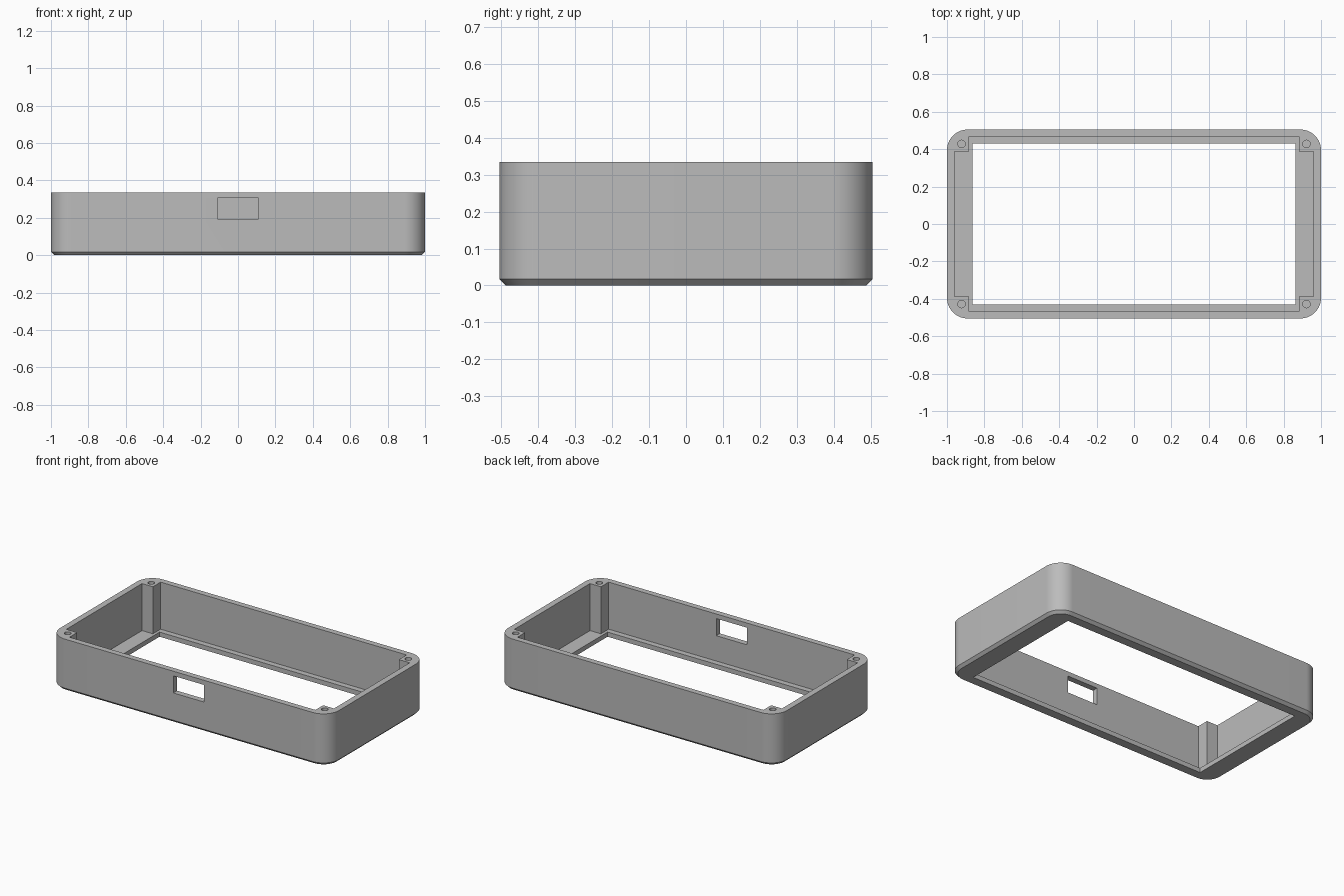
import bpy, bmesh, math

cube = bpy.data.objects.get("Cube")
if cube:
    bpy.data.objects.remove(cube, do_unlink=True)

HALF_X, HALF_Y, HEIGHT = 1.0, 0.505, 0.335
RADIUS, CHAMFER = 0.11, 0.017
FLOOR = 0.03

grey = bpy.data.materials.new("grey plastic")
grey.use_nodes = True
grey.diffuse_color = (0.5, 0.5, 0.5, 1)
grey.node_tree.nodes["Principled BSDF"].inputs["Base Color"].default_value = (0.5, 0.5, 0.5, 1)


def rounded_rect(hx, hy, r, steps=16):
    pts = []
    for k, (sx, sy) in enumerate([(1, 1), (-1, 1), (-1, -1), (1, -1)]):
        for i in range(steps + 1):
            a = math.pi / 2 * (k + i / steps)
            pts.append((sx * (hx - r) + r * math.cos(a), sy * (hy - r) + r * math.sin(a)))
    return pts


def rect(x0, x1, y0, y1):
    return [(x0, y0), (x1, y0), (x1, y1), (x0, y1)]


def loft(name, rings):
    """Closed solid through a stack of (profile, z) rings."""
    bm = bmesh.new()
    loops = [[bm.verts.new((x, y, z)) for x, y in pts] for pts, z in rings]
    for low, high in zip(loops, loops[1:]):
        n = len(low)
        for i in range(n):
            j = (i + 1) % n
            bm.faces.new((low[i], low[j], high[j], high[i]))
    bm.faces.new(loops[0][::-1])
    bm.faces.new(loops[-1])
    bmesh.ops.recalc_face_normals(bm, faces=bm.faces)
    mesh = bpy.data.meshes.new(name)
    bm.to_mesh(mesh)
    bm.free()
    mesh.materials.append(grey)
    obj = bpy.data.objects.new(name, mesh)
    bpy.context.collection.objects.link(obj)
    return obj


# Outer body with rounded corners and a chamfered bottom edge
outer = rounded_rect(HALF_X, HALF_Y, RADIUS)
base = rounded_rect(HALF_X - CHAMFER, HALF_Y - CHAMFER, RADIUS - CHAMFER)
body = loft("enclosure_frame", [(base, 0), (outer, CHAMFER), (outer, HEIGHT)])

# Cavity outline, stepped in at each corner to leave the screw posts
wx, wy, px, py = 0.96, 0.467, 0.882, 0.388
cavity = [(wx, -py), (wx, py), (px, py), (px, wy), (-px, wy), (-px, py),
          (-wx, py), (-wx, -py), (-px, -py), (-px, -wy), (px, -wy), (px, -py)]
cutters = [
    loft("cavity_cutter", [(cavity, FLOOR), (cavity, HEIGHT + 0.1)]),
]

# Large window through the floor
window = rect(-0.864, 0.864, -0.43, 0.43)
cutters.append(loft("window_cutter", [(window, -0.1), (window, FLOOR + 0.05)]))

# Connector slot through the front wall
slot = rect(-0.11, 0.11, -0.6, -0.42)
cutters.append(loft("slot_cutter", [(slot, 0.194), (slot, 0.305)]))

# Blind screw holes in the posts
for sx in (-1, 1):
    for sy in (-1, 1):
        hole = [(x + sx * 0.922, y + sy * 0.428) for x, y in rounded_rect(0.02, 0.02, 0.0199, 6)]
        cutters.append(loft("screw_hole_cutter", [(hole, 0.1), (hole, HEIGHT + 0.1)]))

for cutter in cutters:
    cutter.hide_render = True
    mod = body.modifiers.new(cutter.name, "BOOLEAN")
    mod.operation = "DIFFERENCE"
    mod.solver = "EXACT"
    mod.object = cutter

# Bake the cuts and remove the helpers
graph = bpy.context.evaluated_depsgraph_get()
result = bpy.data.meshes.new_from_object(body.evaluated_get(graph))
body.modifiers.clear()
body.data = result
for cutter in cutters:
    bpy.data.objects.remove(cutter, do_unlink=True)

bpy.ops.object.select_all(action="DESELECT")
body.select_set(True)
bpy.context.view_layer.objects.active = body
bpy.ops.object.shade_smooth_by_angle(angle=math.radians(30))
